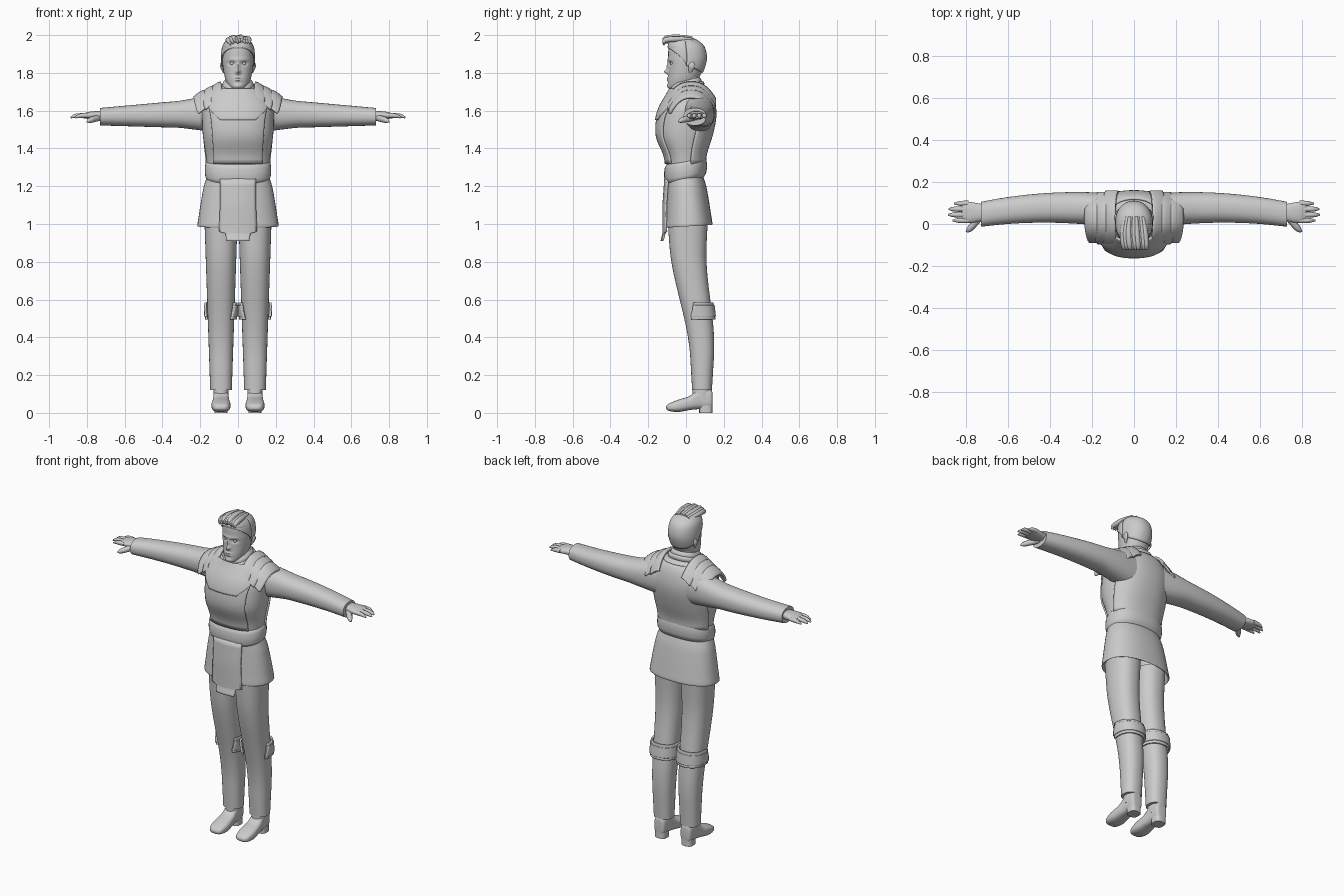
import bpy, bmesh, math
from math import sin, cos, pi, radians, exp
from mathutils import Vector

if "Cube" in bpy.data.objects:
    bpy.data.objects.remove(bpy.data.objects["Cube"])

GREY = (.6, .6, .6, 1)
mat = bpy.data.materials.new("plain grey")
mat.use_nodes = True
mat.diffuse_color = GREY
mat.node_tree.nodes["Principled BSDF"].inputs["Base Color"].default_value = GREY


def finish(name, bm, mirror=False, thick=0):
    """Turn a bmesh into a smooth shaded object."""
    bmesh.ops.recalc_face_normals(bm, faces=bm.faces)
    mesh = bpy.data.meshes.new(name)
    bm.to_mesh(mesh)
    bm.free()
    mesh.materials.append(mat)
    mesh.shade_smooth()
    mesh.set_sharp_from_angle(angle=radians(50))
    obj = bpy.data.objects.new(name, mesh)
    bpy.context.collection.objects.link(obj)
    if thick:
        solid = obj.modifiers.new("Thickness", 'SOLIDIFY')
        solid.thickness, solid.offset = thick, 0
    if mirror:
        obj.modifiers.new("Mirror", 'MIRROR').use_mirror_merge = False


def grid(name, rows, columns, point, closed=False, **options):
    """Quad grid from point(u, v); closed grids wrap in v and get end caps."""
    bm = bmesh.new()
    count = columns if closed else columns + 1
    verts = [[bm.verts.new(point(i / rows, j / columns)) for j in range(count)] for i in range(rows + 1)]
    for lower, upper in zip(verts, verts[1:]):
        for j in range(columns):
            k = (j + 1) % count
            bm.faces.new((lower[j], lower[k], upper[k], upper[j]))
    if closed:
        bm.faces.new(verts[0])
        bm.faces.new(verts[-1])
    finish(name, bm, **options)


def spline(rows, s):
    """Smooth value between rows at fractional row index s."""
    i = min(int(s), len(rows) - 2)
    f = s - i
    near = [rows[min(max(i + k, 0), len(rows) - 1)] for k in (-1, 0, 1, 2)]
    return [b + f * ((c - a) / 2 + f * (a - b * 5 / 2 + c * 2 - d / 2 + f * ((b - c) * 3 + d - a) / 2))
            for a, b, c, d in zip(*near)]


def surface(rows, s, angle, axis='z', offset=0, power=2.3, tilt=0):
    """Point on a body whose rows are (position, low a, high a, low b, high b)."""
    position, a_low, a_high, b_low, b_high = spline(rows, s)
    ca, sa = cos(angle), sin(angle)
    a = (a_low + a_high) / 2 + ((a_high - a_low) / 2 + offset) * math.copysign(abs(ca) ** (2 / power), ca)
    b = (b_low + b_high) / 2 + ((b_high - b_low) / 2 + offset) * math.copysign(abs(sa) ** (2 / power), sa)
    if axis == 'z':
        return Vector((a, b, position + tilt * b))
    return Vector((position, a, b) if axis == 'x' else (a, position, b))


def loft(name, rows, axis='z', sides=40, steps=4, power=2.3, tilt=0, mirror=False, sculpt=None):
    last = len(rows) - 1

    def point(u, v):
        p = surface(rows, u * last, v * 2 * pi, axis, power=power, tilt=tilt)
        return sculpt(p) if sculpt else p
    grid(name, last * steps, sides, point, closed=True, mirror=mirror)


def shell(name, rows, start, end, middle, half, offset, mirror=False):
    """Raised plate on a body; its half angle varies along u."""
    def point(u, v):
        angle = radians(middle + half(u) * (2 * v - 1))
        return surface(rows, start + (end - start) * u, angle, offset=offset)
    grid(name, 20, 28, point, mirror=mirror, thick=.01)


def tube(name, points, radii, flat=1, mirror=False):
    """Tapered tube through a few points."""
    last = len(points) - 1

    def point(u, v):
        s = u * last
        ahead, behind = spline(points, min(s + .1, last)), spline(points, max(s - .1, 0))
        along = (Vector(ahead) - Vector(behind)).normalized()
        side = along.cross(Vector((0, 0, 1) if abs(along.z) < .9 else (1, 0, 0))).normalized()
        angle = v * 2 * pi
        spoke = side * cos(angle) + along.cross(side) * sin(angle) * flat
        return Vector(spline(points, s)) + spoke * spline([(r,) for r in radii], s)[0]
    grid(name, last * 4, 10, point, closed=True, mirror=mirror)


def centred(*rows):
    return [(z, -half, half, front, back) for z, half, front, back in rows]


def band(name, low, height, half, front, back, bulge, tilt):
    """Padded band around the body."""
    swell = [bulge * sin(pi * i / 6) ** .5 for i in range(7)]
    loft(name, centred(*((low + height * i / 6, half + g, front - g, back + g) for i, g in enumerate(swell))), tilt=tilt)


# Torso and raised vest plates
torso = centred((1.27, .16, -.1, .1), (1.36, .17, -.11, .1), (1.46, .185, -.15, .13), (1.55, .19, -.15, .15),
                (1.62, .185, -.13, .15), (1.69, .14, -.09, .13), (1.73, .08, -.07, .09))
loft("torso", torso, sides=48, steps=6)
shell("chest_plate", torso, .6, 5.4, -90, lambda u: 46 - 7 * sin(pi * u) + 18 * u * u, .004)
shell("back_plate", torso, .6, 5.4, 90, lambda u: 78 - 26 * u, .004)
shell("chest_yoke", torso, 3, 5.5, -90, lambda u: 24 + 34 * min(1, u * 2), .009)

# Belt, collar and neck
band("belt", 1.23, .11, .16, -.1, .095, .016, .2)
band("collar", 1.68, .08, .07, -.07, .07, .014, .25)
band("collar_roll", 1.7, .035, .085, -.08, .085, .012, .25)
loft("neck", centred((1.68, .06, -.05, .07), (1.8, .06, -.04, .07)))

# Tunic skirt, hollow underneath, with a front panel ending in a tab
flare = [i / 5 for i in range(6)]
skirt = [(1.25 - .26 * f, .165 + .05 * f ** .7, -.1 - .013 * f, .09 + .05 * f ** .7) for f in flare]
lining = [(z + .01, half - .012, front + .012, back - .012) for z, half, front, back in skirt[:1:-1]]
loft("tunic_skirt", centred(*skirt, *lining), sides=48, tilt=.06)
panel = [(1.24, .094, -.11), (1.1, .094, -.12), (.96, .1, -.12), (.95, .066, -.12), (.91, .06, -.13)]


def panel_point(u, v):
    s = u * (len(panel) - 1)
    i = min(int(s), len(panel) - 2)
    z, half, y = Vector(panel[i]).lerp(Vector(panel[i + 1]), s - i)
    x = half * (2 * v - 1)
    return Vector((x, y + 1.6 * x * x, z))


grid("tunic_front_panel", 16, 12, panel_point, thick=.01)


# Trouser legs leaning back towards the calf
def leg_row(z):
    lean = min(max((z - .3) / .6, 0), 1)
    half, deep = .053 + .034 * z, .045 + .06 * z
    y = .085 - .075 * lean * lean * (3 - 2 * lean)
    return z, .09 - half, .09 + half, y - deep, y + deep


leg = [leg_row(.12 + i / 10) for i in range(10)]
loft("legs", leg, mirror=True)
for cuff, low, high, offset in (("knee_cuffs", 3.75, 4.65, .01), ("knee_cuff_pads", 3.9, 4.5, .014)):
    shell(cuff, leg, low, high, 105, lambda u: 128 - 18 * u, offset, mirror=True)

# Boots, as (y, half width, bottom, top)
boot = [(-.105, .02, .02, .035), (-.09, .04, .01, .05), (-.04, .05, .005, .07), (.02, .045, .015, .09),
        (.07, .04, .02, .13), (.13, .035, .02, .13), (.14, .02, .04, .1)]
loft("boots", [(y, .09 - half, .09 + half, low, high) for y, half, low, high in boot], 'y', power=2.8, mirror=True)
loft("boot_shafts", [(z, .05, .13, .035, .13) for z in (.07, .16)], mirror=True)
loft("boot_heels", [(z, .055, .125, .07, .14) for z in (0, .04)], power=3, mirror=True)


# Sleeves, tapering and bending slightly forward
def sleeve_row(x):
    y, deep = .078 - .22 * (x - .35) ** 2, .085 - .035 * x
    z, tall = 1.59 - .03 * x, .09 - .06 * x + .1 * max(0, .3 - x)
    return x, y - deep, y + deep, z - tall, z + tall


sleeve = [sleeve_row(.1 + .07 * i) for i in range(10)]
loft("sleeves", sleeve, 'x', mirror=True)

# Hands
palm = [(.7, .02, .09, 1.55, 1.6), (.78, .005, .105, 1.555, 1.595), (.82, .015, .105, 1.56, 1.585)]
loft("palms", palm, 'x', mirror=True)
for i, finger in enumerate(("index", "middle", "ring", "little")):
    y, reach = .017 + .027 * i, .888 - .012 * (i - 1.4) ** 2
    tube(finger + "_fingers", [(.79, y, 1.575), (reach - .03, y, 1.573), (reach, y, 1.563)], (.013, .012, .004), mirror=True)
tube("thumbs", [(.73, .04, 1.565), (.78, -.02, 1.55), (.8, -.036, 1.54)], (.018, .015, .004), mirror=True)

# Layered shoulder plates arching from chest to back
for k, layer in enumerate(("inner", "middle", "outer")):
    def plate(u, v):
        swing, rise = cos(pi * v), sin(pi * v)
        x = .075 + .037 * k + .058 * u + (.014 + .006 * k) * rise
        z = 1.748 - .022 * k - .036 * u ** 1.5 - .085 * abs(swing) ** 2.5
        return Vector((x, .028 - (.125 - .006 * k) * swing, z))
    grid("shoulder_plates_" + layer, 6, 24, plate, mirror=True, thick=.014)

# Face relief, as (side, height, push, width, tallness): nose, bridge, brow, sockets, lips, chin
relief = [(0, 1.806, -.024, .011, .012), (0, 1.835, -.01, .01, .02), (0, 1.87, -.004, .05, .01),
          (.033, 1.85, .013, .017, .01), (0, 1.772, -.008, .02, .005), (0, 1.76, -.007, .02, .005),
          (0, 1.73, -.006, .02, .01)]


def face(p):
    fade = min(1, max(0, -.02 - p.y) * 30)
    p.y += fade * sum(push * exp(-((abs(p.x) - x) / wide) ** 2 - ((p.z - z) / tall) ** 2)
                      for x, z, push, wide, tall in relief)
    return p


# Head, eyes and ears
head = centred((1.712, .02, -.085, -.03), (1.725, .045, -.095, .02), (1.76, .065, -.095, .06), (1.82, .078, -.092, .09),
               (1.88, .083, -.094, .104), (1.94, .076, -.09, .09), (1.974, .05, -.06, .05), (1.984, .01, -.02, .02))
loft("head", head, sides=96, steps=12, power=2.15, sculpt=face)
bm = bmesh.new()
bmesh.ops.create_uvsphere(bm, u_segments=16, v_segments=10, radius=.0105)
bmesh.ops.translate(bm, vec=(.032, -.073, 1.849), verts=bm.verts)
finish("eyes", bm, mirror=True)
tube("ears", [(.076, .02, 1.8), (.086, .03, 1.835), (.083, .03, 1.86)], (.005, .018, .007), flat=.5, mirror=True)


# Short hair, low at the nape, with a fuller top and swept up locks
def hair(u, v):
    rear = sin(2 * pi * v)
    low = 3.3 - .6 * rear if rear > 0 else 3.3 + 1.6 * (-rear) ** .6
    return surface(head, low + (6.95 - low) * u, 2 * pi * v, offset=.004, power=2.15)


grid("hair_sides", 20, 64, hair, thick=.006)
loft("hair_top", centred((1.915, .078, -.09, .09), (1.94, .082, -.096, .09), (1.977, .057, -.075, .06),
                         (1.99, .01, -.02, .01)), tilt=-.05)
for i in range(9):
    x = .013 * (i - 4)
    z = 1.968 + .012 * cos(x * 26) + .003 * (i % 3)
    tube("hair_lock_" + str(i + 1), [(x * .8, .035, z), (x, -.04, z + .003), (x + .006, -.108, z - .003),
                                     (x + .012, -.117, z - .025)], (.008, .015, .014, .002))
